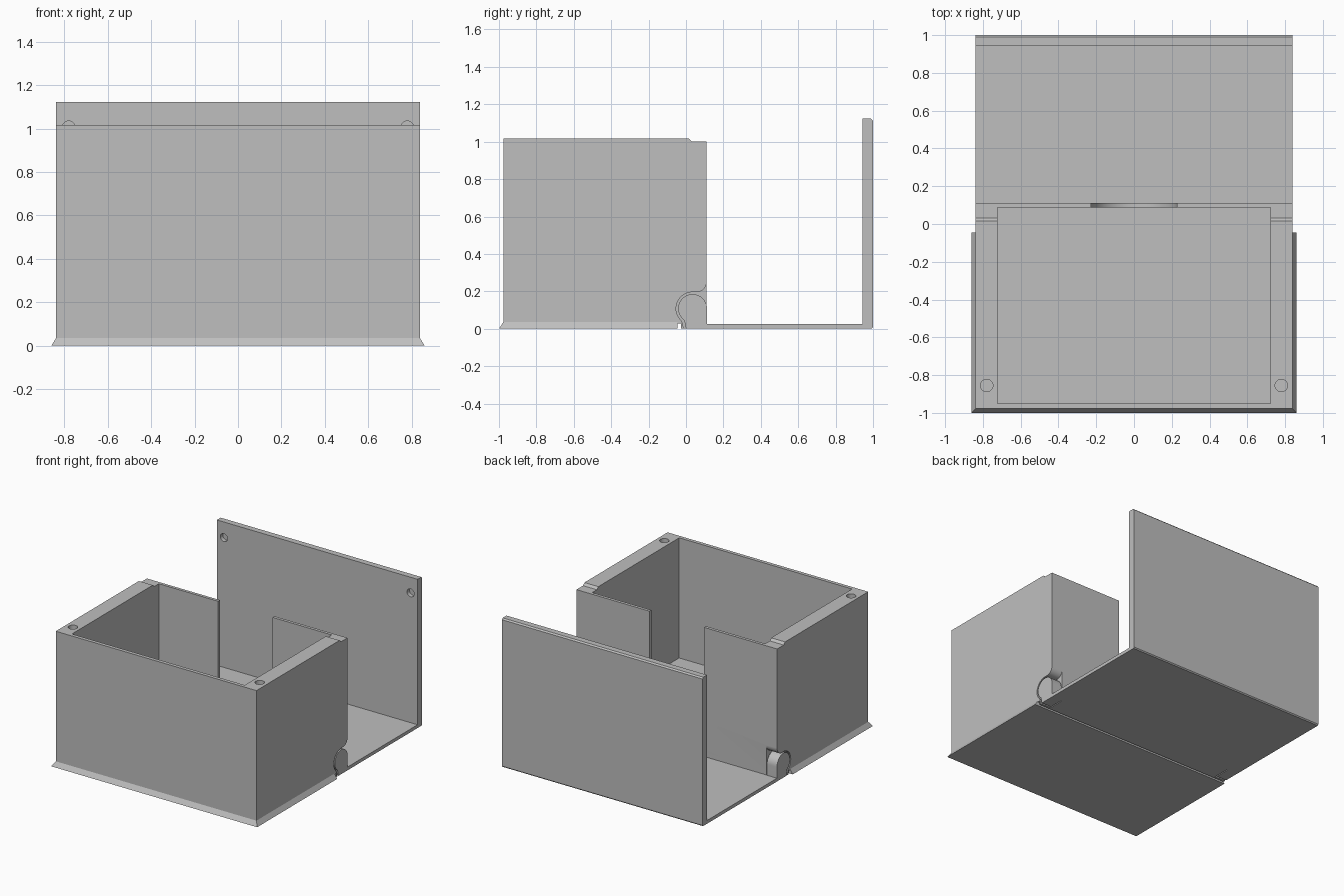
import bpy, bmesh, math
from mathutils import Vector

if "Cube" in bpy.data.objects:
    bpy.data.objects.remove(bpy.data.objects["Cube"])

grey = bpy.data.materials.new("plain_grey")
grey.diffuse_color = (0.52, 0.52, 0.52, 1)
grey.use_nodes = True
grey.node_tree.nodes["Principled BSDF"].inputs["Base Color"].default_value = grey.diffuse_color


def finish(bm, name):
    bmesh.ops.recalc_face_normals(bm, faces=bm.faces)
    me = bpy.data.meshes.new(name)
    bm.to_mesh(me)
    bm.free()
    me.materials.append(grey)
    ob = bpy.data.objects.new(name, me)
    bpy.context.collection.objects.link(ob)
    return ob


def prism(name, points, x0, x1):
    """Extrude a (y, z) outline along x."""
    bm = bmesh.new()
    face = bm.faces.new([bm.verts.new((x0, y, z)) for y, z in points])
    res = bmesh.ops.extrude_face_region(bm, geom=[face])
    moved = [v for v in res["geom"] if isinstance(v, bmesh.types.BMVert)]
    bmesh.ops.translate(bm, verts=moved, vec=(x1 - x0, 0, 0))
    return finish(bm, name)


def box(name, x0, x1, y0, y1, z0, z1):
    return prism(name, [(y0, z0), (y1, z0), (y1, z1), (y0, z1)], x0, x1)


def cylinder(name, centre, radius, depth, axis, sides=32):
    bm = bmesh.new()
    bmesh.ops.create_cone(bm, cap_ends=True, segments=sides, radius1=radius,
                          radius2=radius, depth=depth)
    turn = Vector((0, 0, 1)).rotation_difference(Vector(axis)).to_matrix()
    bmesh.ops.rotate(bm, verts=bm.verts, matrix=turn)
    bmesh.ops.translate(bm, verts=bm.verts, vec=centre)
    return finish(bm, name)


def combine(target, other, operation="DIFFERENCE"):
    """Apply a boolean and discard the helper."""
    mod = target.modifiers.new("shape", "BOOLEAN")
    mod.operation, mod.object, mod.solver = operation, other, "EXACT"
    bpy.context.view_layer.objects.active = target
    bpy.ops.object.modifier_apply(modifier=mod.name)
    bpy.data.objects.remove(other)


def arc(cy, cz, r, a0, a1, n):
    return [(cy + r * math.cos(math.radians(a0 + (a1 - a0) * i / n)),
             cz + r * math.sin(math.radians(a0 + (a1 - a0) * i / n)))
            for i in range(n + 1)]


W = 0.838           # half width of the case
BACK = 0.11         # rear face of the case
HY, HZ = 0.035, 0.108   # hinge axis

# Case body with a lowered step along the back of the rim
body = prism("case_body", [(-0.977, 0), (BACK, 0), (BACK, 1.0), (0.032, 1.0),
                           (0.015, 1.017), (-0.977, 1.017)], -W, W)

# Sloped skirt around the front and sides of the base
bm = bmesh.new()
for x, y, z in ((0.86, -1.0, 0), (W, -0.977, 0.035)):
    for s in (-1, 1):
        bm.verts.new((s * x, y, z))
        bm.verts.new((s * x, -0.045, z))
bmesh.ops.convex_hull(bm, input=bm.verts)
bmesh.ops.dissolve_limit(bm, angle_limit=0.01, verts=bm.verts, edges=bm.edges)
combine(body, finish(bm, "skirt"), "UNION")

# Open interior
combine(body, box("cavity", -0.722, 0.722, -0.95, 0.087, 0.11, 1.2))

# Round-bottomed slot in the back wall
slot = [(-0.228, 1.2)] + arc(0, 0.36, 0.228, 180, 360, 24) + [(0.228, 1.2)]
bm = bmesh.new()
face = bm.faces.new([bm.verts.new((x, 0.06, z)) for x, z in slot])
res = bmesh.ops.extrude_face_region(bm, geom=[face])
bmesh.ops.translate(bm, vec=(0, 0.1, 0), verts=[
    v for v in res["geom"] if isinstance(v, bmesh.types.BMVert)])
combine(body, finish(bm, "slot"))

# Groove across the underside at the end of the skirt
combine(body, box("groove", -1, 1, -0.045, -0.028, -0.1, 0.028))

# Hinge recesses with a flared upper edge, and round pockets in the rim
recess = ([(0.0, -0.05), (0.2, -0.05), (0.2, 0.25), (BACK, 0.25)]
          + arc(0.058, 0.248, 0.052, 0, -90, 8)
          + arc(HY, HZ, 0.088, 90, 230, 20))
for s in (-1, 1):
    combine(body, prism("recess", recess, s * 0.748, s * 0.95))
    combine(body, cylinder("pocket", (s * 0.78, -0.855, 1.017), 0.033, 0.1, (0, 0, 1)))

# Lid: floor plate and upright panel in one L-shaped profile
lid = prism("lid", [(BACK, 0), (0.993, 0), (1.0, 0.008), (1.0, 1.113),
                    (0.99, 1.123), (0.945, 1.123), (0.945, 0.025),
                    (BACK, 0.025)], -W, W)
for s in (-1, 1):
    combine(lid, cylinder("lid_pocket", (s * 0.78, 0.945, 1.005), 0.03, 0.06, (0, 1, 0)))

# Hinge knuckles rising from the lid floor
knuckle = ([(0.0, 0.0), (BACK + 0.002, 0.0)]
           + arc(HY, HZ, 0.077, 0, 235, 28))
knuckles = []
for s, side in ((-1, "left"), (1, "right")):
    knuckles.append(prism("hinge_knuckle_" + side, knuckle, s * 0.755, s * W))

# Smooth only the curved walls
for ob in [body, lid] + knuckles:
    bpy.ops.object.select_all(action="DESELECT")
    ob.select_set(True)
    bpy.context.view_layer.objects.active = ob
    bpy.ops.object.shade_smooth_by_angle(angle=math.radians(25))
